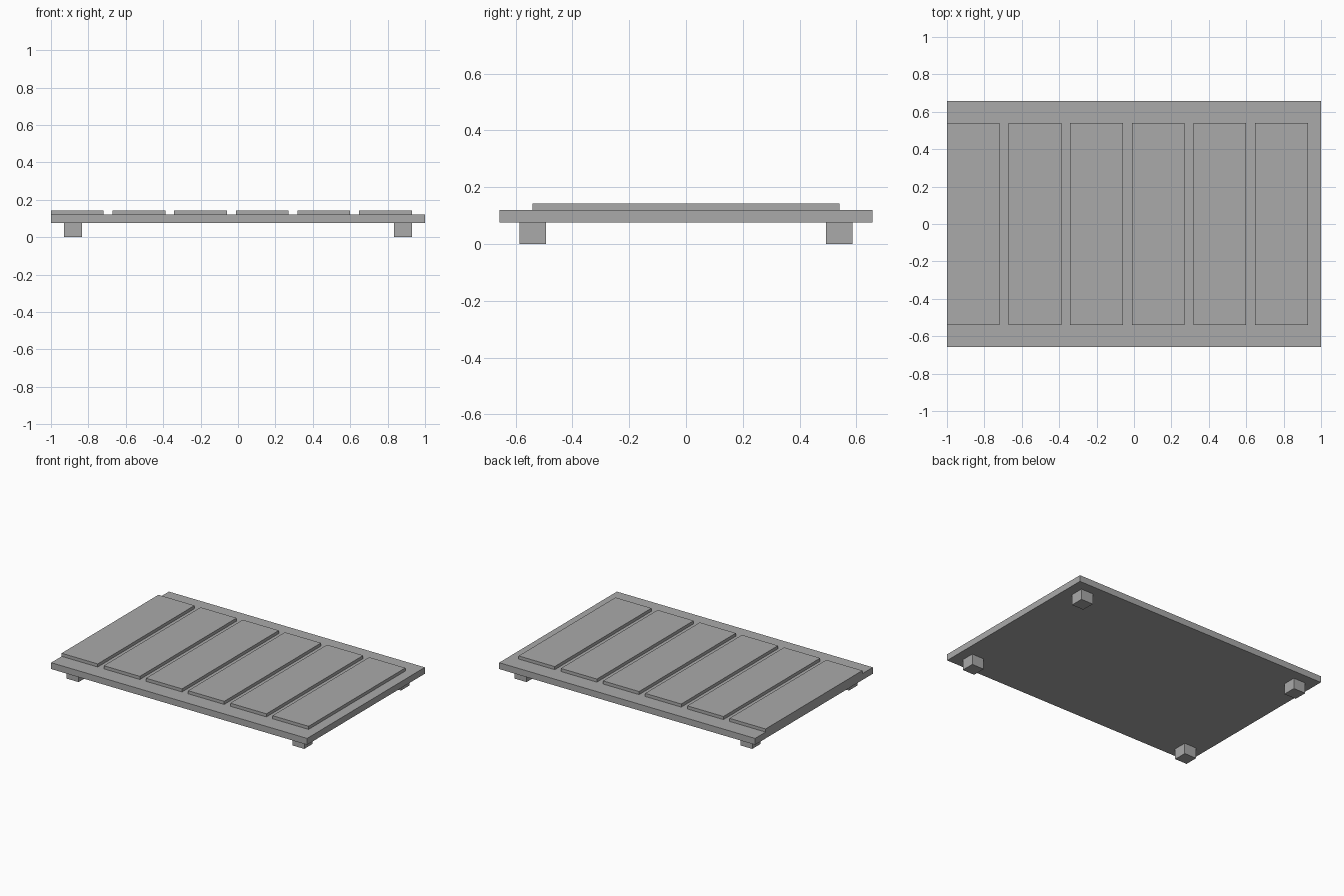
import bpy

# Remove the default cube
cube = bpy.data.objects.get("Cube")
if cube:
    bpy.data.objects.remove(cube, do_unlink=True)

# Single plain grey
grey = bpy.data.materials.new("plain grey")
grey.use_nodes = True
GREY = (0.4, 0.4, 0.4, 1)
grey.diffuse_color = GREY
grey.node_tree.nodes["Principled BSDF"].inputs["Base Color"].default_value = GREY


def box(name, low, high):
    """Add a box spanning two opposite corners."""
    centre = [(a + b) / 2 for a, b in zip(low, high)]
    bpy.ops.mesh.primitive_cube_add(size=1, location=centre)
    obj = bpy.context.object
    obj.name = name
    obj.scale = [b - a for a, b in zip(low, high)]
    bpy.ops.object.transform_apply(location=False, rotation=False, scale=True)
    obj.data.materials.append(grey)
    return obj


LEG_TOP, BASE_TOP, SLAT_TOP = 0.075, 0.12, 0.142

# Base board
box("base_board", (-1, -0.657, LEG_TOP), (1, 0.657, BASE_TOP))

# Six slats, starting flush with the right edge
SLAT_WIDTH, PITCH = 0.282, 0.3295
for i in range(6):
    x = -1 + i * PITCH
    box(f"slat_{i + 1}", (x, -0.54, BASE_TOP), (x + SLAT_WIDTH, 0.54, SLAT_TOP))

# Four square feet
LEG_X, LEG_Y, HALF = 0.882, 0.54, 0.047
for side, sx in (("right", -1), ("left", 1)):
    for end, sy in (("front", -1), ("back", 1)):
        x, y = sx * LEG_X, sy * LEG_Y
        box(f"{end}_{side}_foot", (x - HALF, y - HALF, 0),
            (x + HALF, y + HALF, LEG_TOP))
